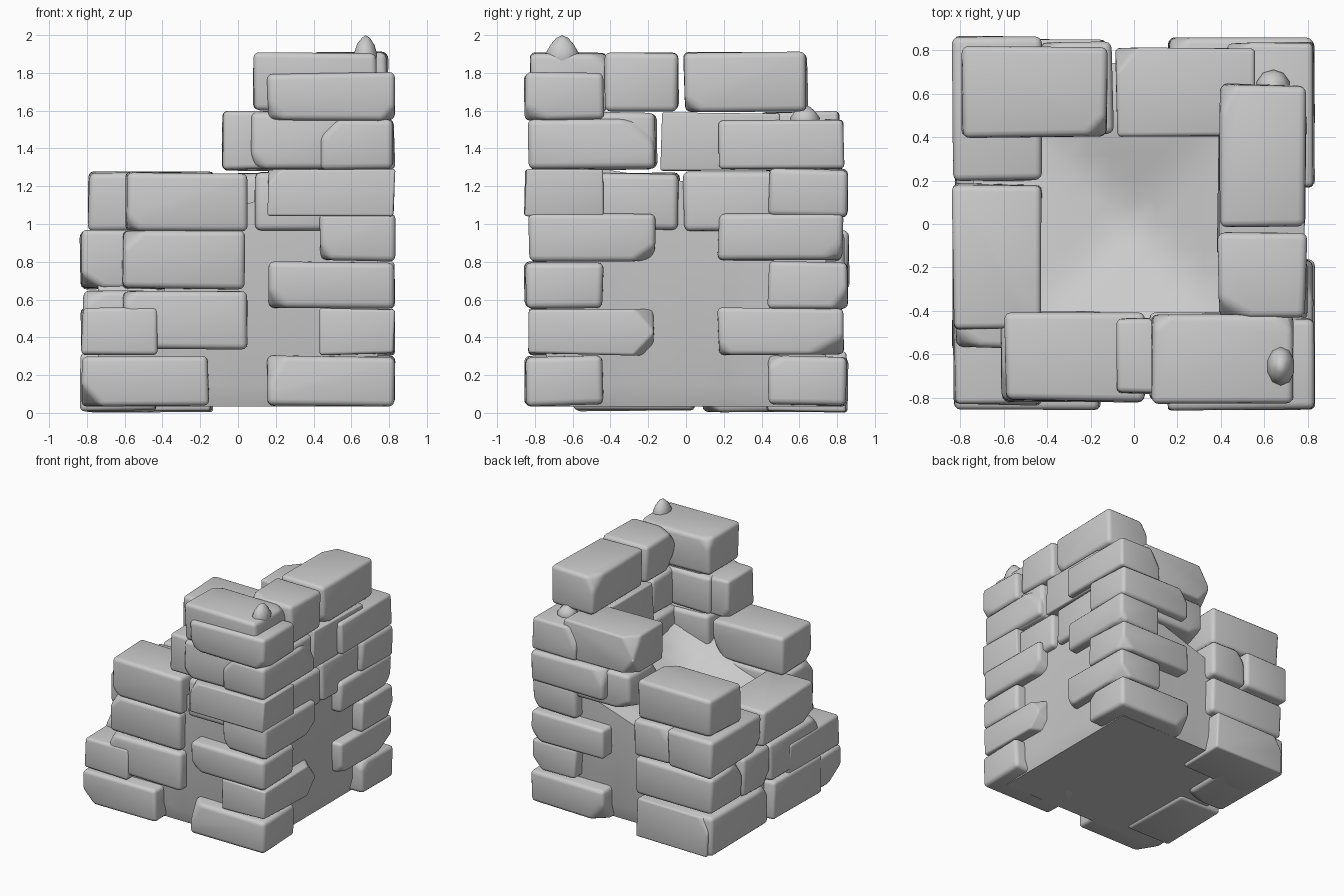
import bpy, bmesh, random
from mathutils import Vector

if "Cube" in bpy.data.objects:
    bpy.data.objects.remove(bpy.data.objects["Cube"])

random.seed(7)


def finish(bm, name, angle):
    bmesh.ops.recalc_face_normals(bm, faces=bm.faces[:])
    me = bpy.data.meshes.new(name)
    bm.to_mesh(me)
    bm.free()
    ob = bpy.data.objects.new(name, me)
    bpy.context.collection.objects.link(ob)
    bpy.ops.object.select_all(action='DESELECT')
    ob.select_set(True)
    bpy.context.view_layer.objects.active = ob
    bpy.ops.object.shade_smooth_by_angle(angle=angle)
    return ob


# Rough-hewn block: jittered box, knocked-off corners, rounded edges
def stone(name, x0, x1, y0, y1, z0, z1, chips=2):
    lo, hi = Vector((x0, y0, z0)), Vector((x1, y1, z1))
    mid, size = (lo + hi) / 2, hi - lo
    bm = bmesh.new()
    bmesh.ops.create_cube(bm, size=1)
    for v in bm.verts:
        v.co = mid + Vector([v.co[i] * (size[i] - random.uniform(0, 0.035)) for i in range(3)])
    for _ in range(chips):
        s = Vector([random.choice((-1, 1)) for _ in range(3)])
        corner = mid + Vector([s[i] * size[i] / 2 for i in range(3)])
        n = Vector([s[i] * random.uniform(0.35, 1) for i in range(3)]).normalized()
        bmesh.ops.bisect_plane(bm, geom=bm.verts[:] + bm.edges[:] + bm.faces[:],
                               plane_co=corner - n * random.uniform(0.05, 0.085),
                               plane_no=n, clear_outer=True)
        bmesh.ops.holes_fill(bm, edges=[e for e in bm.edges if e.is_boundary], sides=0)
    bmesh.ops.bevel(bm, geom=bm.edges[:], offset=0.032, offset_type='OFFSET',
                    segments=3, profile=0.5, affect='EDGES', clamp_overlap=True)
    return finish(bm, name, 0.9)


# Corner quoins: long side alternates between the two walls
LEVELS = [(0.03, 0.31), (0.30, 0.56), (0.55, 0.81), (0.80, 1.06),
          (1.03, 1.30), (1.28, 1.56), (1.54, 1.81)]


def quoins(name, sx, sy, count):
    for i, (z0, z1) in enumerate(LEVELS[:count]):
        inner_x, inner_y = (0.15, 0.43) if i % 2 == 0 else (0.42, 0.16)
        xs = sorted((sx * 0.835, sx * inner_x))
        ys = sorted((sy * (0.86 if i % 2 == 0 else 0.84), sy * inner_y))
        stone(f"{name}_{i + 1}", *xs, *ys, z0, z1)


quoins("front_right_quoin", 1, -1, 7)
quoins("back_right_quoin", 1, 1, 6)
quoins("front_left_quoin", -1, -1, 2)

# Infill wall blocks: x0, x1, y0, y1 per course of the wall
COURSES = [
    (0.00, 0.33, [(-0.84, -0.43, -0.60, 0.05), (-0.83, -0.42, 0.08, 0.84),
                  (-0.80, -0.13, 0.42, 0.86)]),
    (0.33, 0.65, [(-0.62, 0.06, -0.83, -0.41), (-0.83, -0.42, -0.58, 0.08),
                  (-0.83, -0.42, 0.06, 0.42), (-0.82, -0.10, 0.40, 0.83)]),
    (0.65, 0.97, [(-0.62, 0.04, -0.82, -0.40), (-0.84, -0.42, -0.49, 0.19),
                  (-0.84, -0.42, 0.19, 0.87), (-0.44, -0.09, 0.41, 0.84)]),
    (0.96, 1.28, [(-0.60, 0.06, -0.82, -0.40), (0.08, 0.50, -0.80, -0.40),
                  (-0.80, -0.12, 0.39, 0.82), (-0.04, 0.50, 0.40, 0.80),
                  (0.38, 0.80, -0.50, -0.03), (0.38, 0.79, -0.02, 0.52)]),
    (1.28, 1.60, [(-0.09, 0.57, 0.39, 0.82), (0.38, 0.80, -0.14, 0.50),
                  (0.06, 0.60, -0.82, -0.40), (0.40, 0.81, -0.50, -0.15),
                  (-0.09, 0.20, -0.79, -0.42)]),
    (1.59, 1.915, [(0.07, 0.745, -0.83, -0.40), (0.38, 0.80, -0.44, -0.035),
                   (0.39, 0.80, -0.02, 0.65)]),
]
for c, (z0, z1, blocks) in enumerate(COURSES):
    for b, box in enumerate(blocks):
        stone(f"wall_block_{c + 1}_{b + 1}", *box, z0, z1)


# Mortar core: solid with a sloping, dished top, low at the front left
def core_height(x, y):
    if x < -0.4 and y < -0.45:
        return 0.5
    r = max(abs(x), abs(y))
    return 0.98 + 0.33 * x - 0.15 * y - 0.2 * max(0, 1 - r / 0.5)


bm = bmesh.new()
bmesh.ops.create_grid(bm, x_segments=14, y_segments=14, size=0.74)
top = bm.verts[:]
rim = [e for e in bm.edges if e.is_boundary]
for taper, z in ((1, 0.15), (0.95, 0.035)):
    new = bmesh.ops.extrude_edge_only(bm, edges=rim)["geom"]
    for v in (g for g in new if isinstance(g, bmesh.types.BMVert)):
        edge_drop = random.uniform(-0.015, 0.015) if z > 0.1 else 0
        v.co = (v.co.x * taper, v.co.y * taper, z + edge_drop)
    rim = [g for g in new if isinstance(g, bmesh.types.BMEdge)]
bmesh.ops.contextual_create(bm, geom=rim)
for v in top:
    v.co.z = core_height(v.co.x, v.co.y)
finish(bm, "mortar_core", 0.7)


# Loose pebbles resting on the masonry
def pebble(name, loc, scale):
    bm = bmesh.new()
    bmesh.ops.create_icosphere(bm, subdivisions=2, radius=1)
    for v in bm.verts:
        t = 1 - 0.35 * max(0, v.co.z)
        v.co = Vector((v.co.x * t * scale[0], v.co.y * t * scale[1],
                       v.co.z * scale[2])) + Vector(loc)
    return finish(bm, name, 1.2)


pebble("top_pebble", (0.675, -0.655, 1.90), (0.065, 0.09, 0.10))
pebble("ledge_pebble", (0.64, 0.63, 1.56), (0.08, 0.08, 0.07))
